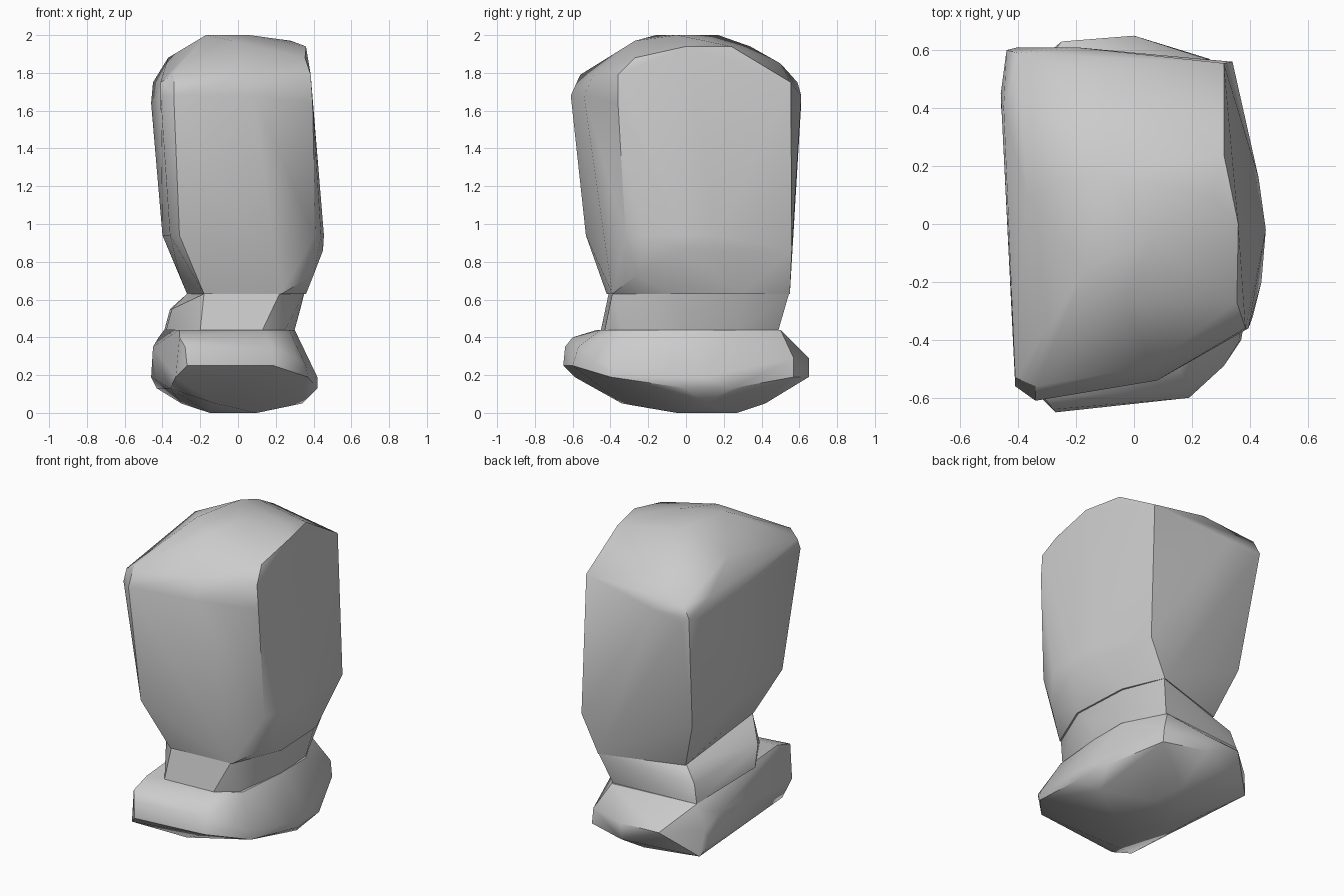
import bpy
import bmesh
import math

cube = bpy.data.objects.get("Cube")
if cube:
    bpy.data.objects.remove(cube, do_unlink=True)

# One plain colour for the whole model
grey = bpy.data.materials.new("plain_grey")
grey.use_nodes = True
colour = (.6, .6, .6, 1)
grey.diffuse_color = colour
shader = next(n for n in grey.node_tree.nodes if n.type == 'BSDF_PRINCIPLED')
shader.inputs["Base Color"].default_value = colour
shader.inputs["Roughness"].default_value = .8


def faceted_block(name, levels):
    """Wrap a chiselled block around corner points grouped by height."""
    bm = bmesh.new()
    for height, corners in levels.items():
        for x, y in corners:
            bm.verts.new((x, y, height))
    bmesh.ops.convex_hull(bm, input=bm.verts[:])
    # Drop corners that fall inside the block
    spare = [v for v in bm.verts if not v.link_faces]
    bmesh.ops.delete(bm, geom=spare, context='VERTS')
    bmesh.ops.dissolve_limit(bm, angle_limit=math.radians(2),
                             verts=bm.verts[:], edges=bm.edges[:])
    bmesh.ops.recalc_face_normals(bm, faces=bm.faces[:])
    mesh = bpy.data.meshes.new(name)
    bm.to_mesh(mesh)
    bm.free()
    mesh.materials.append(grey)
    block = bpy.data.objects.new(name, mesh)
    bpy.context.collection.objects.link(block)
    bpy.ops.object.select_all(action='DESELECT')
    block.select_set(True)
    bpy.context.view_layer.objects.active = block
    bpy.ops.object.shade_smooth_by_angle(angle=math.radians(35))


# Tall block with a domed top and one bulging side
faceted_block("head", {
    2.0: [(-.17, -.16), (-.1, .17), (.06, -.05)],
    1.97: [(.28, .1), (-.03, -.27)],
    1.94: [(.36, 0), (.31, .24), (-.1, .34)],
    1.88: [(.355, -.27), (-.37, .1)],
    1.85: [(-.1, .5)],
    1.79: [(.385, -.36), (-.34, -.56), (.06, -.49)],
    1.75: [(.31, .555), (-.41, -.53), (-.45, .4), (-.4, .59)],
    1.68: [(-.34, -.61), (-.41, -.56), (.08, -.54), (-.44, .6), (-.2, .61)],
    1.64: [(-.46, .45), (-.4, .61), (.395, -.36)],
    .94: [(-.31, -.53), (.41, -.32), (.44, -.2), (.455, -.02), (.43, .16),
          (-.38, .48), (-.4, .1), (-.36, -.45)],
    .86: [(.45, -.02), (.34, .56), (.42, .16)],
    .73: [(.4, -.26), (-.31, .1)],
    .63: [(-.18, -.42), (.23, -.39), (.36, -.08), (.34, .3),
          (.23, .55), (-.27, .39)],
})

# Short collar that juts out at the back corner
faceted_block("neck", {
    .63: [(-.18, -.41), (.22, -.39), (.35, -.08), (.33, .29),
          (.23, .545), (-.27, .38)],
    .55: [(-.36, .43), (-.35, -.22), (.33, 0)],
    .44: [(-.39, .45), (-.38, -.15), (-.2, -.45), (.13, -.43), (.25, -.34),
          (.3, 0), (.285, .27), (.17, .49)],
})

# Wide foot with a rounded underside
faceted_block("base", {
    .44: [(-.39, .45), (-.31, -.47), (.14, -.45), (.27, -.33),
          (.3, 0), (.3, .25), (.17, .5)],
    .4: [(-.31, -.6), (-.42, .42)],
    .35: [(-.28, -.64), (-.18, -.62), (.18, -.57), (-.45, .3)],
    .29: [(.31, -.49), (-.45, .45), (0, .65), (-.25, .63), (.25, .57)],
    .25: [(-.27, -.65), (.19, -.6), (.36, -.41)],
    .19: [(-.46, .42), (.37, -.4), (0, .65), (.26, .57), (.42, -.1),
          (.42, .1), (-.33, -.59)],
    .13: [(-.43, .48), (-.36, -.45), (.42, 0), (.4, .24)],
    .05: [(-.3, .25), (.34, .1), (0, .42), (-.12, -.34)],
    0: [(-.15, .1), (.1, -.05), (.08, .27), (-.1, .25)],
})
